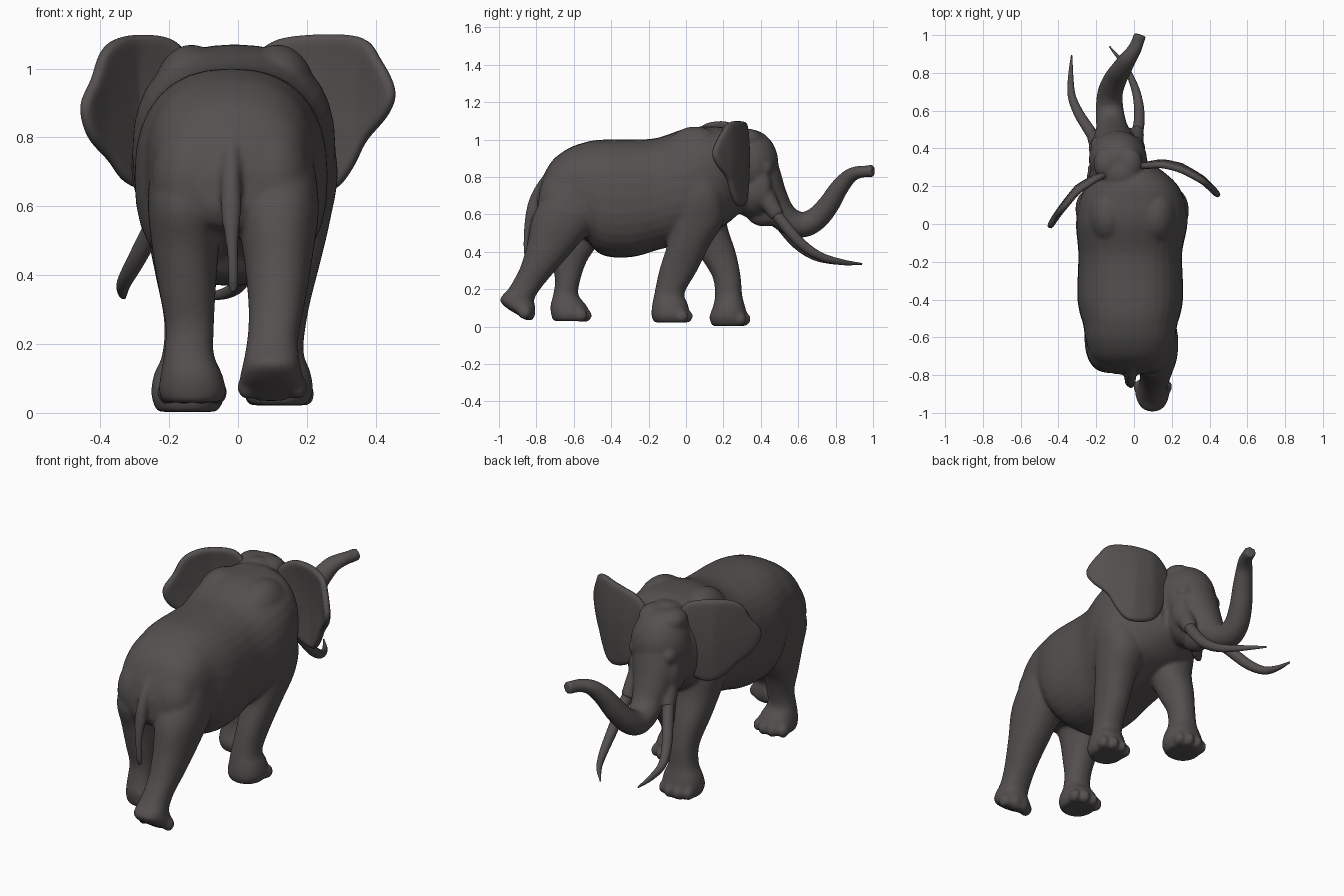
import bpy, bmesh, math
from mathutils import Vector, Matrix

grey = bpy.data.materials.new("elephant_grey")
grey.diffuse_color = (0.088, 0.08, 0.078, 1)
SEG = 32


def spline(rows, n, closed=False):
    """Catmull-Rom resampling of rows of numbers."""
    rows = [Vector(r) for r in rows]
    k, out = len(rows), []
    get = (lambda i: rows[i % k]) if closed else (lambda i: rows[max(0, min(k - 1, i))])
    for i in range(k if closed else k - 1):
        a, b, c, d = (get(i + j) for j in (-1, 0, 1, 2))
        for s in range(n):
            t = s / n
            out.append(0.5 * (2 * b + (c - a) * t + (2 * a - 5 * b + 4 * c - d) * t * t
                              + (3 * b - a - 3 * c + d) * t ** 3))
    return out if closed else out + [rows[-1]]


def loft(bm, rings, power=1.0):
    """Skin a list of (centre, u, v) ellipses and cap the ends."""
    loops = []
    for c, u, v in rings:
        loop = []
        for i in range(SEG):
            a = 2 * math.pi * i / SEG
            ca, sa = math.cos(a), math.sin(a)
            ca = math.copysign(abs(ca) ** power, ca)
            sa = math.copysign(abs(sa) ** power, sa)
            loop.append(bm.verts.new(c + u * ca + v * sa))
        loops.append(loop)
    for p, q in zip(loops, loops[1:]):
        for i in range(SEG):
            j = (i + 1) % SEG
            bm.faces.new((p[i], p[j], q[j], q[i]))
    bm.faces.new(loops[0])
    bm.faces.new(loops[-1])


def leg(bm, rows):
    """Horizontal slices: z, y back, y front, x left, x right."""
    loft(bm, [(Vector(((x0 + x1) / 2, (y0 + y1) / 2, z)), Vector(((x1 - x0) / 2, 0, 0)),
               Vector((0, (y1 - y0) / 2, 0))) for z, y0, y1, x0, x1 in spline(rows, 4)], 0.9)


def tube(bm, rows):
    """Path of x, y, z, sideways radius, other radius."""
    pts = spline(rows, 6)
    rings = []
    for i, p in enumerate(pts):
        t = Vector(pts[min(i + 1, len(pts) - 1)][:3]) - Vector(pts[max(i - 1, 0)][:3])
        t.normalize()
        u = Vector((1, 0, 0))
        u = (u - t * u.dot(t)).normalized()
        rings.append((Vector(p[:3]), u * p[3], t.cross(u) * p[4]))
    loft(bm, rings)


def blob(bm, c, r):
    bmesh.ops.create_uvsphere(bm, u_segments=24, v_segments=16, radius=1,
                              matrix=Matrix.Translation(c) @ Matrix.Diagonal((*r, 1)))


def finish(bm, name):
    bmesh.ops.recalc_face_normals(bm, faces=bm.faces)
    for f in bm.faces:
        f.smooth = True
    me = bpy.data.meshes.new(name)
    bm.to_mesh(me)
    bm.free()
    me.materials.append(grey)
    ob = bpy.data.objects.new(name, me)
    bpy.context.collection.objects.link(ob)
    return ob


# Body, legs, head and trunk are fused into one skin
bm = bmesh.new()

# Torso slices: y, bottom, top, centre x, half width
torso = [(-.795, .58, .71, -.02, .08), (-.765, .54, .80, -.02, .15), (-.71, .525, .893, -.02, .205),
         (-.62, .51, .957, -.02, .235), (-.53, .46, .988, -.02, .25), (-.47, .395, .998, -.02, .268),
         (-.39, .37, 1.0, -.02, .28), (-.27, .375, 1.0, -.02, .278), (-.15, .41, 1.01, -.02, .275),
         (0, .45, 1.06, -.012, .295), (.12, .50, 1.07, -.01, .28), (.22, .55, 1.06, -.015, .235),
         (.32, .64, 1.0, -.06, .16)]
loft(bm, [(Vector((cx, y, (b + t) / 2)), Vector((w, 0, 0)), Vector((0, 0, (t - b) / 2)))
          for y, b, t, cx, w in spline(torso, 5)], 0.84)

# Rump and shoulder muscles, neck
for s in (-1, 1):
    blob(bm, (-.02 + s * .112, -.66, .67), (.12, .13, .18))
    blob(bm, (-.01 + s * .125, .05, .91), (.115, .17, .16))
blob(bm, (-.07, .27, .93), (.14, .12, .135))

# Legs
leg(bm, [(.03, -.71, -.53, -.215, -.05), (.06, -.72, -.515, -.23, -.035), (.11, -.725, -.53, -.225, -.045),
         (.17, -.71, -.575, -.215, -.07), (.25, -.70, -.565, -.21, -.07), (.35, -.72, -.53, -.228, -.065),
         (.48, -.75, -.45, -.25, -.055), (.62, -.785, -.42, -.262, -.035), (.78, -.70, -.46, -.245, -.02)])
leg(bm, [(.035, -.86, -.82, .06, .13), (.06, -.895, -.81, .01, .185), (.10, -.96, -.805, .005, .19),
         (.145, -.995, -.812, .015, .18), (.20, -.95, -.78, .025, .175), (.25, -.92, -.74, .03, .18),
         (.32, -.885, -.68, .03, .195), (.44, -.85, -.575, .018, .215), (.60, -.815, -.45, -.005, .235),
         (.76, -.72, -.47, 0, .215)])
leg(bm, [(.022, -.17, .01, .035, .20), (.06, -.185, .02, .02, .218), (.12, -.18, .01, .03, .21),
         (.18, -.168, -.008, .04, .19), (.30, -.143, .06, .05, .205), (.44, -.10, .13, .05, .24),
         (.56, -.08, .20, .04, .268), (.70, -.06, .20, .05, .29), (.86, -.03, .16, .08, .265)])
leg(bm, [(.003, .14, .32, -.235, -.06), (.05, .125, .33, -.252, -.038), (.11, .145, .315, -.245, -.045),
         (.17, .155, .30, -.22, -.07), (.27, .14, .292, -.215, -.075), (.40, .06, .265, -.24, -.07),
         (.54, 0, .22, -.27, -.05), (.70, -.04, .20, -.31, -.05), (.86, -.02, .16, -.29, -.08)])

# Toes: foot centre x, front y, height
for fx, fy, fz in ((-.133, -.545, .06), (.1, -.845, .075), (.12, -.005, .055), (-.145, .305, .04)):
    for dx in (-.075, -.027, .027, .075):
        blob(bm, (fx + dx, fy - abs(dx) * .5 + .02, fz), (.027, .036, .036))

# Skull, cheeks, jaw, brows
blob(bm, (-.085, .34, .87), (.155, .155, .185))
blob(bm, (-.09, .36, .72), (.14, .13, .14))
blob(bm, (-.095, .42, .61), (.065, .10, .075))
for s in (-1, 1):
    blob(bm, (-.09 + s * .10, .415, .85), (.04, .05, .05))
    blob(bm, (-.085 + s * .055, .32, 1.0), (.075, .09, .06))
    blob(bm, (-.09 + s * .10, .40, .74), (.05, .06, .10))

# Raised trunk
tube(bm, [(-.09, .38, .88, .11, .105), (-.10, .41, .80, .12, .10), (-.11, .45, .70, .105, .09),
          (-.115, .50, .61, .085, .08), (-.125, .56, .56, .078, .072), (-.13, .63, .545, .072, .068),
          (-.125, .70, .58, .067, .063), (-.10, .765, .655, .062, .057), (-.07, .815, .735, .056, .05),
          (-.035, .87, .80, .047, .041), (0, .92, .825, .038, .034), (.02, .965, .83, .034, .032),
          (.032, 1.003, .833, .034, .034)])

# Tusk sockets
tube(bm, [(-.16, .37, .76, .055, .055), (-.19, .42, .67, .047, .05), (-.215, .465, .59, .036, .04)])
tube(bm, [(-.01, .39, .76, .055, .055), (.005, .44, .67, .047, .05), (.018, .49, .59, .036, .04)])

# Tail, rooted between the thighs
tube(bm, [(-.02, -.70, .82, .03, .04), (-.02, -.765, .74, .03, .04), (-.02, -.81, .66, .03, .034),
          (-.02, -.835, .58, .03, .026), (-.018, -.85, .50, .02, .018), (-.015, -.855, .43, .016, .016),
          (-.014, -.85, .38, .017, .015), (-.013, -.845, .345, .01, .01)])

body = finish(bm, "body_with_head_and_trunk")
rm = body.modifiers.new("fuse", 'REMESH')
rm.mode = 'VOXEL'
rm.voxel_size = 0.009
rm.use_smooth_shade = True
sm = body.modifiers.new("soften", 'SMOOTH')
sm.factor = 0.5
sm.iterations = 10

# Tusks
for name, path in (
    ("left_tusk", [(-.20, .44, .63, .032, .032), (-.245, .51, .54, .029, .03), (-.295, .59, .445, .026, .027),
                   (-.33, .68, .38, .021, .022), (-.335, .78, .35, .014, .016), (-.33, .893, .335, .004, .005)]),
    ("right_tusk", [(.01, .46, .63, .032, .032), (.026, .53, .54, .029, .03), (.026, .62, .44, .026, .027),
                    (.005, .72, .375, .021, .022), (-.045, .83, .345, .014, .016), (-.13, .94, .335, .004, .005)])):
    bm = bmesh.new()
    tube(bm, path)
    finish(bm, name)


# Ears: outline in x and z, bent along y by a small table
def ear(name, rim, bend):
    def depth(x):
        x = abs(x)
        for (a, ya), (b, yb) in zip(bend, bend[1:]):
            if x <= b or (b, yb) == bend[-1]:
                return ya + (yb - ya) * (x - a) / (b - a)

    pts = spline(rim, 4, closed=True)
    mid = sum(pts, Vector((0, 0))) / len(pts)
    bm = bmesh.new()

    def add(p, t):
        cup = .018 * (1 - t * t) - .008
        return bm.verts.new((p.x, depth(p.x) + cup, p.y))

    hub, prev = add(mid, 0), None
    for k in range(1, 8):
        t = k / 7
        loop = [add(mid.lerp(p, t), t) for p in pts]
        for i in range(len(loop)):
            j = (i + 1) % len(loop)
            if prev:
                bm.faces.new((prev[i], loop[i], loop[j], prev[j]))
            else:
                bm.faces.new((hub, loop[i], loop[j]))
        prev = loop
    ob = finish(bm, name)
    so = ob.modifiers.new("thickness", 'SOLIDIFY')
    so.thickness = 0.036
    so.offset = 0
    su = ob.modifiers.new("round", 'SUBSURF')
    su.levels = su.render_levels = 1


ear("left_ear", [(-.13, .98), (-.16, 1.06), (-.22, 1.095), (-.33, 1.095), (-.39, 1.055), (-.42, .97),
                 (-.452, .89), (-.43, .80), (-.37, .73), (-.325, .67), (-.26, .645), (-.19, .69), (-.15, .80)],
    [(.13, .275), (.2, .245), (.3, .18), (.4, .06), (.455, -.02)])
ear("right_ear", [(.02, .98), (.07, 1.06), (.16, 1.095), (.35, 1.095), (.41, 1.03), (.453, .94),
                  (.435, .87), (.37, .79), (.33, .71), (.275, .645), (.19, .65), (.11, .70), (.05, .82)],
    [(.02, .31), (.15, .32), (.25, .295), (.37, .23), (.455, .15)])
